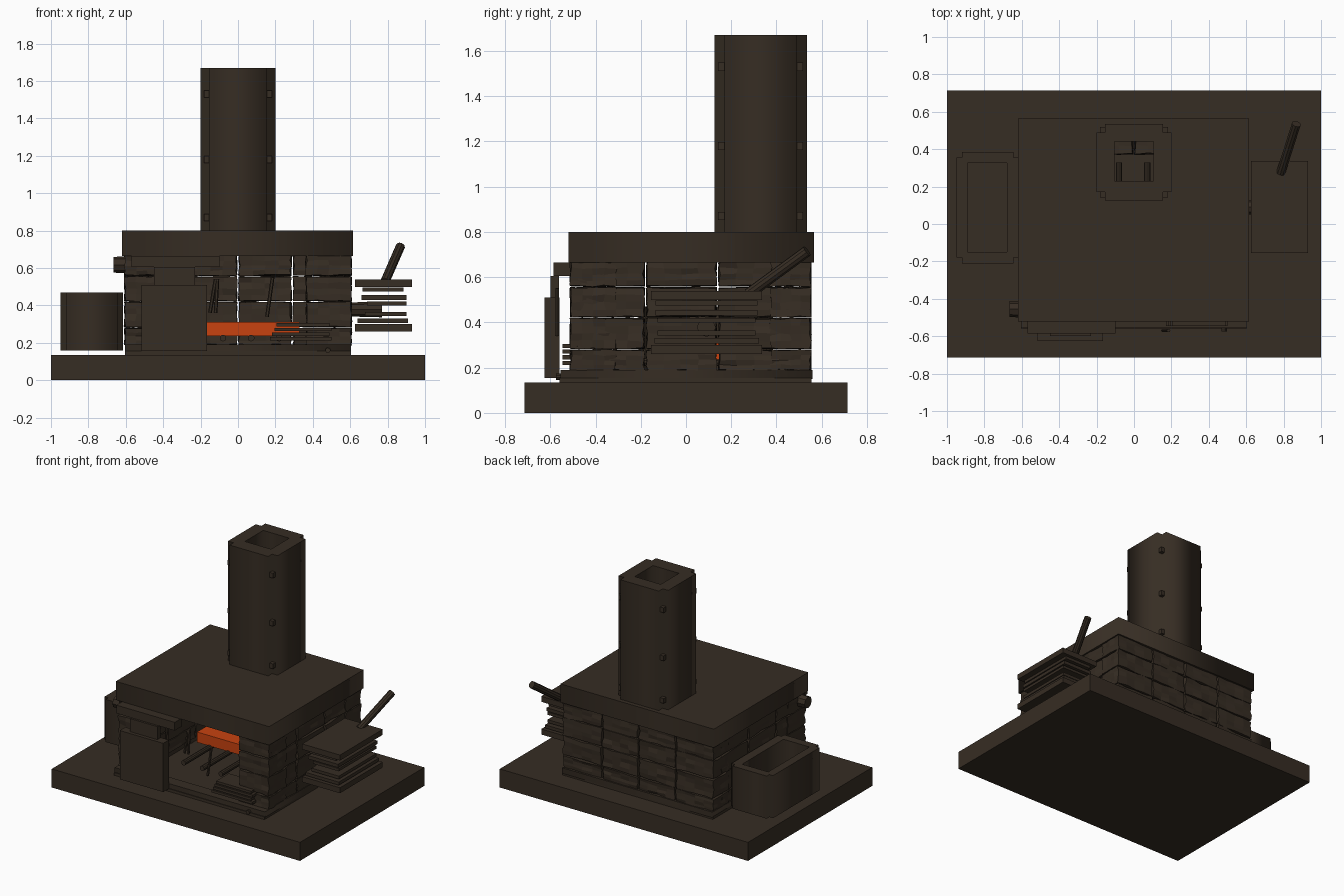
import bpy, bmesh, math, random
from mathutils import Vector

if "Cube" in bpy.data.objects:
    bpy.data.objects.remove(bpy.data.objects["Cube"])
random.seed(4)

def material(name, rgb):
    m = bpy.data.materials.new(name)
    m.diffuse_color = (*rgb, 1)
    m.use_nodes = True
    m.node_tree.nodes["Principled BSDF"].inputs["Base Color"].default_value = m.diffuse_color
    return m

BROWN = material("dark_brown", (0.037, 0.026, 0.017))
EMBER = material("ember_orange", (0.58, 0.055, 0.005))

def finish(name, bm, mat=BROWN):
    me = bpy.data.meshes.new(name)
    bmesh.ops.recalc_face_normals(bm, faces=bm.faces)
    bm.to_mesh(me)
    bm.free()
    me.materials.append(mat)
    ob = bpy.data.objects.new(name, me)
    bpy.context.collection.objects.link(ob)
    return ob

def add_box(bm, x0, x1, y0, y1, z0, z1):
    vs = bmesh.ops.create_cube(bm, size=1)["verts"]
    for v in vs:
        v.co = ((x0 + x1) / 2 + v.co.x * (x1 - x0),
                (y0 + y1) / 2 + v.co.y * (y1 - y0),
                (z0 + z1) / 2 + v.co.z * (z1 - z0))
    return vs

def box(name, *lim, mat=BROWN):
    bm = bmesh.new()
    add_box(bm, *lim)
    return finish(name, bm, mat)

def rod(name, a, b, r1, r2=None, sides=10):
    a, b = Vector(a), Vector(b)
    bm = bmesh.new()
    bmesh.ops.create_cone(bm, cap_ends=True, segments=sides, radius1=r1,
                          radius2=r1 if r2 is None else r2, depth=(b - a).length)
    ob = finish(name, bm)
    ob.location = (a + b) / 2
    ob.rotation_euler = (b - a).to_track_quat('Z', 'Y').to_euler()
    return ob

def stone(name, *lim):
    # roughly hewn block: subdivided box with shaken vertices
    bm = bmesh.new()
    add_box(bm, *lim)
    bmesh.ops.subdivide_edges(bm, edges=bm.edges[:], cuts=3, use_grid_fill=True)
    for v in bm.verts:
        v.co += Vector((random.uniform(-.006, .006), random.uniform(-.006, .006),
                        random.uniform(-.004, .004)))
    return finish(name, bm)

def rect(x0, x1, y0, y1):
    return [(x0, y0), (x1, y0), (x1, y1), (x0, y1)]

def notched(x0, x1, y0, y1, n):
    return [(x0 + n, y0), (x1 - n, y0), (x1 - n, y0 + n), (x1, y0 + n),
            (x1, y1 - n), (x1 - n, y1 - n), (x1 - n, y1), (x0 + n, y1),
            (x0 + n, y1 - n), (x0, y1 - n), (x0, y0 + n), (x0 + n, y0 + n)]

def tube(name, outer, inner, z0, z1):
    # outline with a hole, extruded upwards
    cu = bpy.data.curves.new(name, 'CURVE')
    cu.dimensions, cu.fill_mode = '2D', 'BOTH'
    cu.extrude = (z1 - z0) / 2
    for pts in (outer, inner):
        s = cu.splines.new('POLY')
        s.points.add(len(pts) - 1)
        for p, c in zip(s.points, pts):
            p.co = (c[0], c[1], 0, 1)
        s.use_cyclic_u = True
    tmp = bpy.data.objects.new(name + "_curve", cu)
    bpy.context.collection.objects.link(tmp)
    me = bpy.data.meshes.new_from_object(tmp.evaluated_get(bpy.context.evaluated_depsgraph_get()))
    bpy.data.objects.remove(tmp)
    me.materials.clear()
    me.materials.append(BROWN)
    ob = bpy.data.objects.new(name, me)
    ob.location.z = (z0 + z1) / 2
    bpy.context.collection.objects.link(ob)
    return ob

# base, plinth and roof slab
box("base", -1, 1, -.715, .715, 0, .135)
box("hearth_floor", -.605, .605, -.56, .555, .13, .155)
tube("plinth", rect(-.605, .605, -.555, .56), rect(-.45, .45, -.47, .4), .15, .19)
flue = rect(-.105, .105, .23, .44)
tube("roof_slab", rect(-.62, .615, -.52, .565), flue, .665, .8)

# stone walls in four courses
courses = [(.19, .277), (.285, .417), (.425, .553), (.561, .667)]
back_cols = [(-.605, -.307), (-.295, -.008), (.006, .283), (.297, .605)]
side_cols = [(-.48, -.187), (-.172, .132), (.147, .45)]
for i, (z0, z1) in enumerate(courses):
    for j, (a, b) in enumerate(back_cols):
        stone(f"back_stone_{i}_{j}", a, b, .375, .55, z0, z1)
    for s, side in ((-1, "left"), (1, "right")):
        x0, x1 = sorted((s * .44, s * .6))
        for j, (a, b) in enumerate(side_cols):
            stone(f"{side}_stone_{i}_{j}", x0, x1, a, b, z0, z1)
        x0, x1 = sorted((s * .365, s * .605))
        stone(f"{side}_front_stone_{i}", x0, x1, -.51, -.31, z0, z1)

# chimney with corner bolts
tube("chimney", notched(-.2, .2, .125, .535, .045), flue, .8, 1.67)
for z in (.87, 1.18, 1.53):
    for x in (-.165, .165):
        for y in (.16, .5):
            box("chimney_bolt", x - .018, x + .018, y - .018, y + .018, z - .018, z + .018)

# ember bed on a grate of round bars
box("ember_bed", -.33, .33, .0, .225, .235, .31, mat=EMBER)
for x in (-.23, -.08, .07, .22):
    rod("grate_bar", (x, -.3, .225), (x, .33, .225), .018)

# leather apron hanging from a rail
box("apron_rail", -.57, -.1, -.585, -.5, .605, .665)
box("apron_bib", -.45, -.23, -.6, -.562, .5, .605)
box("apron_skirt", -.515, -.165, -.625, -.56, .155, .51)

# small slats at the front right
for i in range(4):
    box("front_slat", .17 + .012 * i, .5 - .012 * (i % 2), -.545, -.4,
        .212 + .025 * i, .23 + .025 * i)
rod("plinth_peg", (.48, -.575, .16), (.48, -.53, .16), .014)

# thin hanging tools
rod("tool_a", (.155, -.57, .34), (.185, -.57, .55), .01, sides=6)
rod("tool_b", (-.15, -.4, .36), (-.12, -.4, .54), .01, sides=6)
rod("tool_c", (-.12, -.4, .36), (-.11, -.4, .54), .01, sides=6)

# horn on the left wall
rod("wall_horn", (-.5, -.455, .617), (-.665, -.455, .617), .05, .042, 8)

# water trough with notched corners
hole = rect(-.89, -.68, -.15, .325)
tube("trough", notched(-.95, -.615, -.21, .385, .03), hole, .16, .47)
box("trough_floor", -.89, -.68, -.15, .325, .16, .2)

# bellows: boards, pleats, nozzle and handle
layers = [(.625, .93, 0, .26, .30), (.64, .91, .015, .307, .33),
          (.68, .9, .03, .343, .365), (.69, .9, .03, .4, .42),
          (.66, .9, .02, .43, .455), (.665, .885, .02, .475, .496),
          (.625, .93, 0, .498, .538)]
for x0, x1, inset, z0, z1 in layers:
    box("bellows_layer", x0, x1, -.155 + inset, .337 - inset, z0, z1)
rod("bellows_nozzle", (.5, .09, .378), (.77, .09, .378), .035, .042, 8)
rod("bellows_handle", (.785, .275, .525), (.868, .535, .715), .025)
